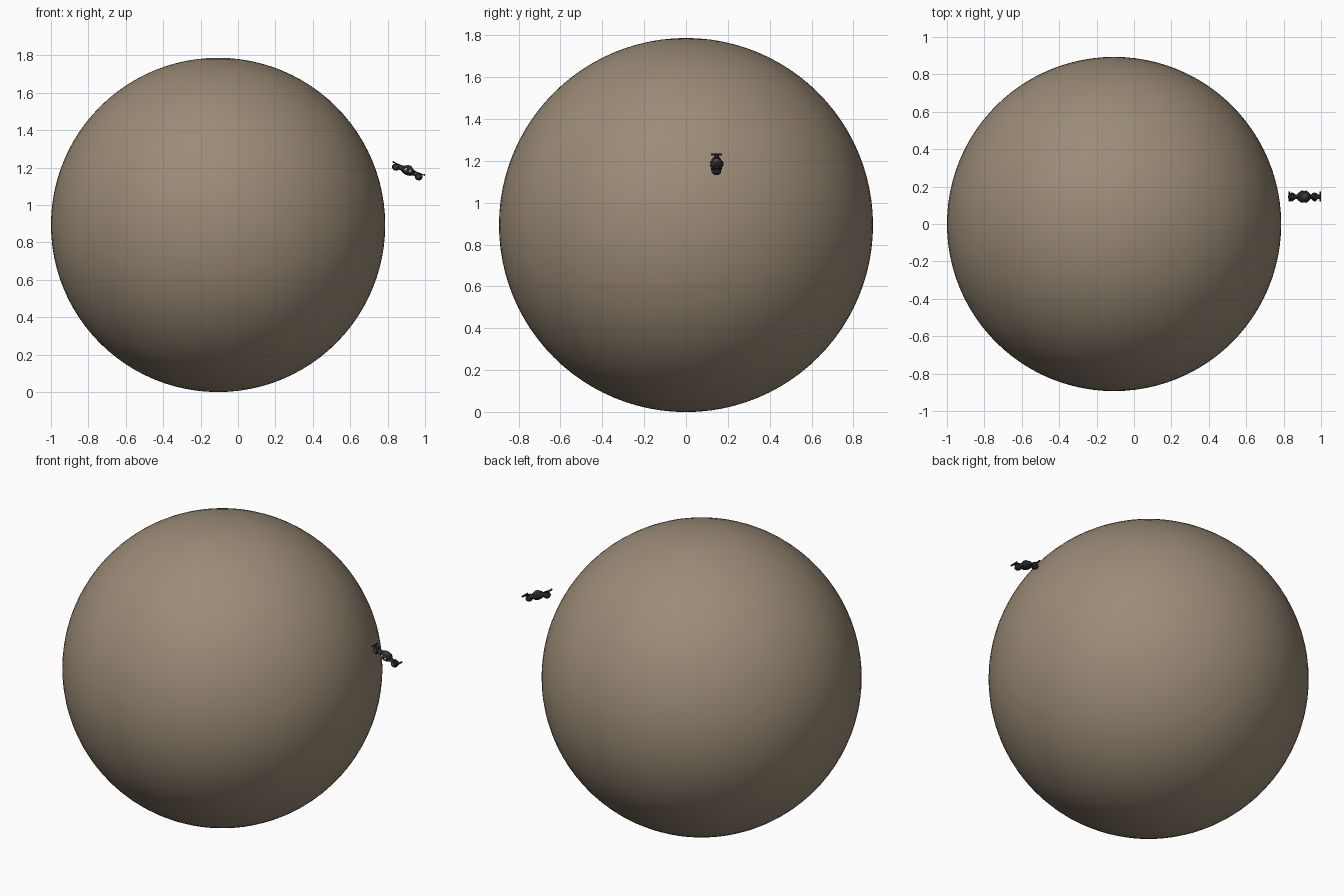
import bpy, math
from mathutils import Matrix, Vector

if "Cube" in bpy.data.objects:
    bpy.data.objects.remove(bpy.data.objects["Cube"])


def material(name, rgb):
    m = bpy.data.materials.new(name)
    m.diffuse_color = (*rgb, 1)
    m.use_nodes = True
    m.node_tree.nodes["Principled BSDF"].inputs["Base Color"].default_value = m.diffuse_color
    return m


STONE = material("dusty_brown", (0.33, 0.26, 0.185))
BLACK = material("near_black", (0.018, 0.018, 0.02))
GREY = material("dark_grey", (0.05, 0.05, 0.052))
GLASS = material("pale_beige", (0.42, 0.36, 0.30))

# The small craft is tilted about the y axis
CRAFT = Matrix.Translation((0.908, 0.146, 1.184)) @ Matrix.Rotation(math.radians(23), 4, 'Y')


def finish(name, mat, matrix=None, smooth=True):
    ob = bpy.context.object
    ob.name = name
    ob.data.materials.append(mat)
    if matrix is not None:
        ob.data.transform(matrix)
    if smooth:
        bpy.ops.object.shade_smooth_by_angle(angle=math.radians(40))
    return ob


def place(loc, scale):
    return CRAFT @ Matrix.Translation(loc) @ Matrix.Diagonal((*scale, 1))


def ball(name, loc, scale, mat):
    bpy.ops.mesh.primitive_uv_sphere_add(segments=24, ring_count=12, radius=1)
    return finish(name, mat, place(loc, scale))


def box(name, loc, size, mat):
    bpy.ops.mesh.primitive_cube_add(size=1)
    return finish(name, mat, place(loc, size), False)


def rod(name, a, b, r, mat):
    a, b = Vector(a), Vector(b)
    bpy.ops.mesh.primitive_cylinder_add(vertices=12, radius=r, depth=(b - a).length)
    rot = (b - a).to_track_quat('Z', 'Y').to_matrix().to_4x4()
    return finish(name, mat, CRAFT @ Matrix.Translation((a + b) / 2) @ rot)


# Planet
bpy.ops.mesh.primitive_uv_sphere_add(segments=96, ring_count=48, radius=0.8935)
finish("planet", STONE, Matrix.Translation((-0.1065, 0, 0.8935)))

# Craft hull with a raised cap and a waist along its length
ball("hull", (0, 0, 0), (0.040, 0.032, 0.025), BLACK)
ball("hull_cap", (0, 0, 0.012), (0.022, 0.020, 0.018), GREY)
rod("spine", (-0.075, 0, 0.004), (0.075, 0, 0.004), 0.010, BLACK)

# Front and back windows
for side in (-1, 1):
    for x in (-0.012, 0.012):
        ball("window", (x, side * 0.0285, 0.002), (0.007, 0.004, 0.009),
             GLASS if side < 0 else GREY)

# Mirrored engine pods, struts and end fins
for s in (-1, 1):
    ball("pod", (s * 0.066, 0, -0.008), (0.021, 0.022, 0.019), BLACK)
    ball("pod_hub", (s * 0.066, -0.019, -0.008), (0.010, 0.006, 0.010), GREY)
    rod("strut", (s * 0.035, 0, 0), (s * 0.066, 0, -0.004), 0.013, GREY)
    box("wing_plate", (s * 0.072, 0, 0.011), (0.036, 0.022, 0.006), BLACK)
    box("end_fin", (s * 0.090, 0, 0.013), (0.006, 0.054, 0.009), BLACK)
